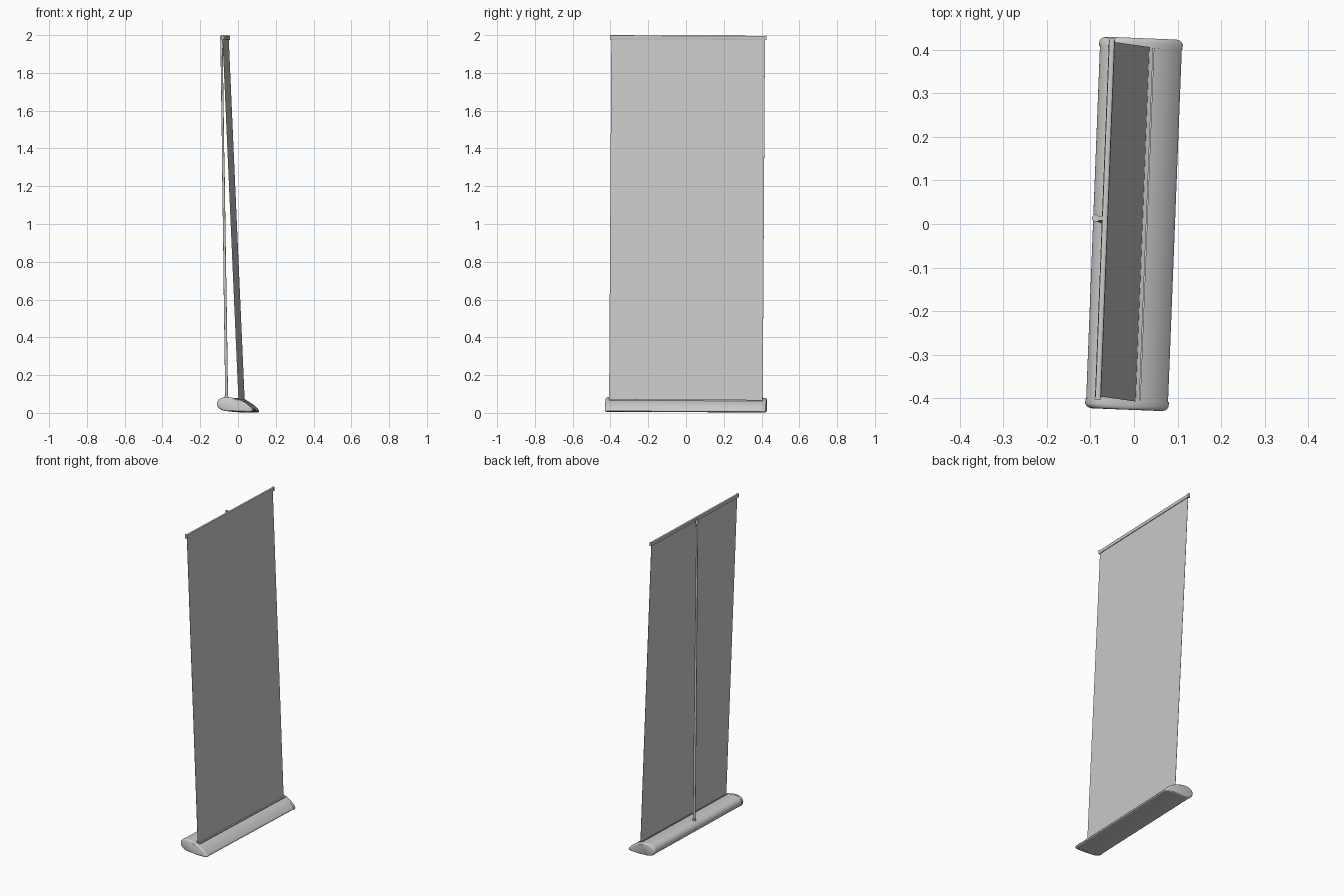
import bpy, bmesh, math
from mathutils import Matrix, Vector

if "Cube" in bpy.data.objects:
    bpy.data.objects.remove(bpy.data.objects["Cube"])

# whole stand is turned slightly about z and rolled slightly about x
POSE = (Matrix.Translation((0, 0, 0.003)) @ Matrix.Rotation(-0.039, 4, 'Z')
        @ Matrix.Rotation(-0.0045, 4, 'X'))


def finish(name, bm, smooth=True):
    bmesh.ops.recalc_face_normals(bm, faces=bm.faces)
    me = bpy.data.meshes.new(name)
    bm.to_mesh(me)
    bm.free()
    ob = bpy.data.objects.new(name, me)
    bpy.context.collection.objects.link(ob)
    ob.matrix_world = POSE
    if smooth:
        bpy.ops.object.select_all(action='DESELECT')
        ob.select_set(True)
        bpy.context.view_layer.objects.active = ob
        bpy.ops.object.shade_smooth_by_angle(angle=math.radians(35))
    return ob


def loft(name, profile, rings, centre=(0, 0), smooth=True):
    """Closed x-z profile swept along y; rings = (y, scale)."""
    bm = bmesh.new()
    cx, cz = centre
    loops = [[bm.verts.new((cx + (x - cx) * s, y, cz + (z - cz) * s)) for x, z in profile]
             for y, s in rings]
    n = len(profile)
    for a, b in zip(loops, loops[1:]):
        for i in range(n):
            j = (i + 1) % n
            bm.faces.new((a[i], a[j], b[j], b[i]))
    bm.faces.new(loops[0])
    bm.faces.new(loops[-1])
    return finish(name, bm, smooth)


def rounded(pts, steps=4):
    """Closed Catmull-Rom curve through the points."""
    out, n = [], len(pts)
    for i in range(n):
        p0, p1, p2, p3 = (Vector(pts[(i + k) % n]) for k in (-1, 0, 1, 2))
        for k in range(steps):
            t = k / steps
            v = 0.5 * (2 * p1 + (p2 - p0) * t + (2 * p0 - 5 * p1 + 4 * p2 - p3) * t * t
                       + (3 * p1 - p0 - 3 * p2 + p3) * t ** 3)
            out.append((v.x, v.y))
    return out


def tube(name, a, b, r):
    a, b = Vector(a), Vector(b)
    d = b - a
    bm = bmesh.new()
    m = Matrix.Translation((a + b) / 2) @ d.to_track_quat('Z', 'Y').to_matrix().to_4x4()
    bmesh.ops.create_cone(bm, cap_ends=True, segments=20, radius1=r, radius2=r,
                          depth=d.length, matrix=m)
    return finish(name, bm)


def box(name, centre, size):
    bm = bmesh.new()
    bmesh.ops.create_cube(bm, size=1, matrix=Matrix.Translation(centre) @ Matrix.Diagonal((*size, 1)))
    return finish(name, bm, False)


# base cassette: rounded back, long slope down to a thin front lip
section = rounded([(-0.094, 0.042), (-0.086, 0.063), (-0.064, 0.076), (-0.03, 0.077),
                   (0.005, 0.070), (0.035, 0.060), (0.065, 0.042), (0.088, 0.020),
                   (0.094, 0.009), (0.086, 0.002), (0.04, 0.001), (-0.02, 0.003),
                   (-0.06, 0.008), (-0.084, 0.021)])
mid = (0, 0.036)
loft("base_cassette", section, [(-0.407, 1), (0.407, 1)], mid)

# rounded end caps
for side, label in ((-1, "left"), (1, "right")):
    rings = [(0.405, 1.02), (0.416, 1.02), (0.421, 0.99), (0.4245, 0.94), (0.4265, 0.86)]
    loft(label + "_end_cap", section, [(side * y, s) for y, s in rings], mid)

# slot lips either side of the banner
for x, z, label in ((0.009, 0.070, "back"), (0.029, 0.064, "front")):
    box(label + "_slot_lip", (x, 0, z), (0.004, 0.81, 0.008))

# banner sheet leaning back
loft("banner_sheet", [(0.0185, 0.055), (0.0200, 0.055), (-0.0655, 1.985), (-0.0670, 1.985)],
     [(-0.407, 1), (0.407, 1)], smooth=False)

# top rail clamping the sheet
rail = [(-0.073, 1.973), (-0.061, 1.973), (-0.060, 1.977), (-0.061, 1.993),
        (-0.064, 1.995), (-0.070, 1.995), (-0.073, 1.993), (-0.074, 1.977)]
loft("top_rail", rail, [(-0.411, 1), (0.411, 1)])
for side, label in ((-1, "left"), (1, "right")):
    box(label + "_rail_cap", (-0.067, side * 0.412, 1.984), (0.015, 0.005, 0.024))

# telescopic support pole behind the sheet
bottom, top = Vector((-0.060, 0.001, 0.06)), Vector((-0.088, 0.001, 1.985))
cuts = [0, 0.34, 0.67, 1]
for i, r in enumerate((0.0075, 0.0068, 0.0060)):
    tube("pole_section_%d" % (i + 1), bottom.lerp(top, cuts[i]), bottom.lerp(top, cuts[i + 1]), r)
tube("pole_socket", (-0.0598, 0.001, 0.06), (-0.0602, 0.001, 0.086), 0.0105)

# hook joining pole to rail
tube("pole_top_plug", (-0.0878, 0.001, 1.965), (-0.0882, 0.001, 1.992), 0.0085)
box("pole_hook", (-0.079, 0.001, 1.984), (0.018, 0.010, 0.012))
